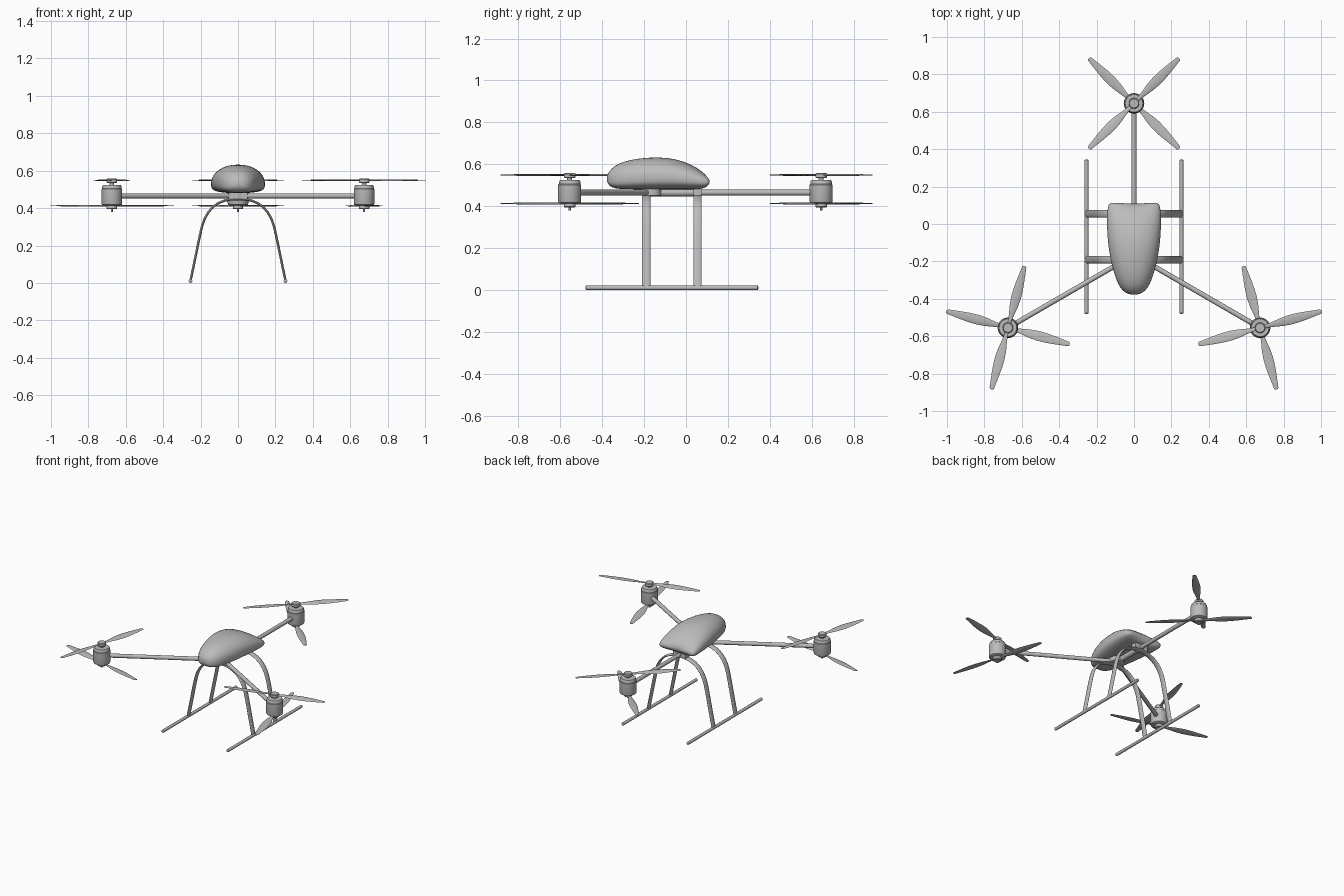
import bpy, bmesh, math
from mathutils import Vector, Matrix

if "Cube" in bpy.data.objects:
    bpy.data.objects.remove(bpy.data.objects["Cube"])

grey = bpy.data.materials.new("light_grey")
grey.diffuse_color = (0.5, 0.5, 0.5, 1)
grey.use_nodes = True
grey.node_tree.nodes["Principled BSDF"].inputs["Base Color"].default_value = grey.diffuse_color


def finish(name, bm, angle=40, subsurf=0):
    bmesh.ops.recalc_face_normals(bm, faces=bm.faces[:])
    me = bpy.data.meshes.new(name)
    bm.to_mesh(me)
    bm.free()
    ob = bpy.data.objects.new(name, me)
    bpy.context.collection.objects.link(ob)
    me.materials.append(grey)
    if subsurf:
        m = ob.modifiers.new("smooth", 'SUBSURF')
        m.levels = m.render_levels = subsurf
    bpy.ops.object.select_all(action='DESELECT')
    ob.select_set(True)
    bpy.context.view_layer.objects.active = ob
    bpy.ops.object.shade_smooth_by_angle(angle=math.radians(angle))
    return ob


def loft(bm, rings):
    """Skin a list of closed rings and cap both ends."""
    vs = [[bm.verts.new(p) for p in r] for r in rings]
    n = len(vs[0])
    for a, b in zip(vs, vs[1:]):
        for i in range(n):
            j = (i + 1) % n
            bm.faces.new((a[i], a[j], b[j], b[i]))
    bm.faces.new(vs[0])
    bm.faces.new(vs[-1])


def lathe(bm, profile, centre, n=32):
    loft(bm, [[(centre[0] + r * math.cos(2 * math.pi * i / n),
                centre[1] + r * math.sin(2 * math.pi * i / n), z)
               for i in range(n)] for r, z in profile])


def tube(bm, path, ra, rb, side, n=16):
    """Sweep an ellipse (ra along side, rb across) along a path."""
    path = [Vector(p) for p in path]
    side = Vector(side)
    rings = []
    for k, p in enumerate(path):
        t = (path[min(k + 1, len(path) - 1)] - path[max(k - 1, 0)]).normalized()
        nrm = t.cross(side).normalized()
        rings.append([p + side * ra * math.cos(2 * math.pi * i / n)
                      + nrm * rb * math.sin(2 * math.pi * i / n) for i in range(n)])
    loft(bm, rings)


def box(bm, lo, hi):
    c = [(a + b) / 2 for a, b in zip(lo, hi)]
    s = [b - a for a, b in zip(lo, hi)]
    bmesh.ops.create_cube(bm, size=1, matrix=Matrix.Translation(c) @ Matrix.Diagonal((*s, 1)))


# body pod: y, half width, bottom, top
stations = [(-.378, .02, .518, .545), (-.367, .05, .496, .567), (-.34, .076, .484, .595),
            (-.295, .097, .481, .615), (-.22, .12, .48, .63), (-.13, .137, .48, .635),
            (-.05, .144, .48, .627), (.02, .146, .48, .602), (.065, .143, .481, .575),
            (.09, .136, .487, .553), (.1, .12, .502, .54)]
rings = []
for y, w, zb, zt in stations:
    zm = zb + (zt - zb) * .4
    ring = []
    for i in range(28):
        a = 2 * math.pi * i / 28
        c, s = math.cos(a), math.sin(a)
        e = 2 / 2.15 if s > 0 else 2 / 3
        x = w * math.copysign(abs(c) ** e, c)
        z = zm + (zt - zm if s > 0 else zm - zb) * math.copysign(abs(s) ** e, s)
        # slightly hollow tail
        ring.append((x, y + .022 * (x / .14) ** 2 * max(0, y / .1), z))
    rings.append(ring)
bm = bmesh.new()
loft(bm, rings)
finish("body_pod", bm, 60, 1)

# arms meeting at a hub under the pod
HUB = Vector((0, -.165, .465))
motors = {"back": (0, .645, 45), "left": (-.674, -.555, 75), "right": (.674, -.555, 15)}
for name, (x, y, ang) in motors.items():
    bm = bmesh.new()
    tube(bm, [HUB, (x, y, .465)], .0135, .0135, (0, 0, 1))
    finish(name + "_arm", bm)

bm = bmesh.new()
lathe(bm, [(.042, .448), (.048, .452), (.048, .484)], HUB)
tube(bm, [(0, -.19, .465), (0, .06, .465)], .018, .018, (0, 0, 1))
for y in (-.19, .055):
    box(bm, (-.05, y - .02, .45), (.05, y + .02, .486))
finish("arm_hub", bm)

# motors with shaft and propeller hubs
for name, (x, y, ang) in motors.items():
    bm = bmesh.new()
    lathe(bm, [(.046, .414), (.053, .418), (.055, .424), (.055, .502), (.052, .505),
               (.052, .515), (.047, .524)], (x, y))
    finish(name + "_motor", bm, 30)
    bm = bmesh.new()
    lathe(bm, [(.006, .38), (.006, .57 - .012)], (x, y), 12)
    lathe(bm, [(.012, .52), (.012, .536)], (x, y), 16)
    lathe(bm, [(.025, .535), (.028, .538), (.028, .554), (.024, .558)], (x, y), 24)
    lathe(bm, [(.024, .394), (.028, .398), (.028, .418)], (x, y), 24)
    finish(name + "_propeller_hubs", bm, 30)

# propellers: radius, chord, pitch in degrees
blade = [(.005, .02, 10), (.04, .02, 10), (.075, .029, 10), (.12, .045, 8), (.165, .053, 7),
         (.21, .051, 6), (.26, .042, 5), (.31, .03, 4), (.335, .024, 3), (.341, .014, 3)]


def propeller(name, x, y, z, ang, hand):
    bm = bmesh.new()
    for half in (0, 180):
        m = Matrix.Translation((x, y, z)) @ Matrix.Rotation(math.radians(ang + half), 4, 'Z')
        rings = []
        for r, c, p in blade:
            p = math.radians(p) * hand
            t = .0035 if r < .3 else .002
            ring = []
            for i in range(10):
                a = 2 * math.pi * i / 10
                u, v = c / 2 * math.cos(a), t * math.sin(a)
                ring.append(m @ Vector((r, u * math.cos(p) - v * math.sin(p),
                                        u * math.sin(p) + v * math.cos(p))))
            rings.append(ring)
        loft(bm, rings)
    finish(name, bm, 60)


for name, (x, y, ang) in motors.items():
    propeller(name + "_upper_propeller", x, y, .549, ang, 1)
    propeller(name + "_lower_propeller", x, y, .413, ang + 90, -1)

# landing gear: two arched legs and two skids
half = [(.254, .012), (.24, .078), (.222, .165), (.206, .243), (.194, .297), (.18, .34),
        (.16, .376), (.136, .404), (.105, .427), (.07, .441), (.03, .448)]
arch = half + [(-x, z) for x, z in reversed(half)]
for name, y in (("front", -.19), ("rear", .055)):
    bm = bmesh.new()
    tube(bm, [(x, y, z) for x, z in arch], .02, .0065, (0, 1, 0))
    finish(name + "_leg_arch", bm, 60)
for name, s in (("left", -1), ("right", 1)):
    bm = bmesh.new()
    ends = [(-.48, .6), (-.477, 1), (.342, 1), (.345, .6)]
    loft(bm, [[(s * .254 + .01 * k * math.cos(i * math.pi / 8), y,
                .0105 + .0105 * k * math.sin(i * math.pi / 8)) for i in range(16)]
              for y, k in ends])
    finish(name + "_skid", bm)
